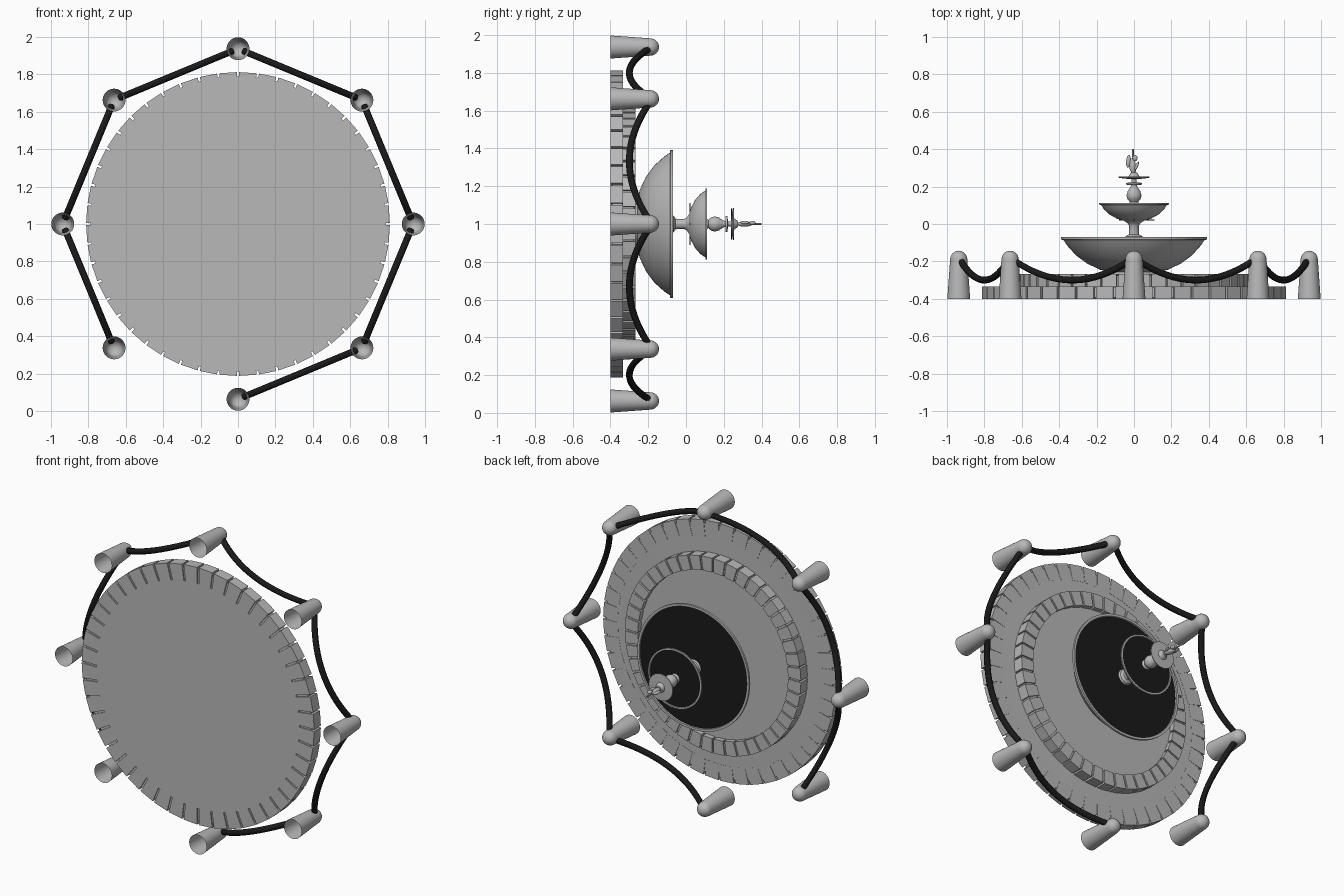
import bpy, bmesh, math
from mathutils import Vector

cube = bpy.data.objects.get("Cube")
if cube:
    bpy.data.objects.remove(cube)

BACK = -0.4          # y of the flat foundation; the axis of symmetry runs along +y
MID = 1.0            # z of the axis


def material(name, value):
    m = bpy.data.materials.new(name)
    m.use_nodes = True
    col = (value, value, value, 1)
    m.diffuse_color = col
    m.node_tree.nodes["Principled BSDF"].inputs["Base Color"].default_value = col
    return m


STONE = material("grey_stone", 0.48)
BLACK = material("black", 0.01)


def finish(name, bm, mat, smooth=True):
    bmesh.ops.recalc_face_normals(bm, faces=bm.faces)
    me = bpy.data.meshes.new(name)
    bm.to_mesh(me)
    bm.free()
    me.materials.append(mat)
    ob = bpy.data.objects.new(name, me)
    bpy.context.collection.objects.link(ob)
    if smooth:
        bpy.ops.object.select_all(action='DESELECT')
        ob.select_set(True)
        bpy.context.view_layer.objects.active = ob
        bpy.ops.object.shade_smooth_by_angle(angle=math.radians(35))
    return ob


def polar(r, a, y):
    return Vector((r * math.cos(a), y, MID + r * math.sin(a)))


def lathe(name, profile, mat=STONE, steps=64, centre=(0, 0)):
    """Turn a (radius, y) profile round the y axis."""
    bm = bmesh.new()
    off = Vector((centre[0], 0, centre[1]))
    vs = [bm.verts.new(polar(r, 0, y) + off) for r, y in profile]
    es = [bm.edges.new(p) for p in zip(vs, vs[1:])]
    bmesh.ops.spin(bm, geom=vs + es, cent=off + Vector((0, 0, MID)), axis=(0, 1, 0),
                   angle=math.tau, steps=steps)
    bmesh.ops.remove_doubles(bm, verts=bm.verts, dist=1e-5)
    return finish(name, bm, mat)


def block_ring(name, inner, outer, y0, y1, count, gap):
    """A ring of separate wedge-shaped stones."""
    bm = bmesh.new()
    for k in range(count):
        a = math.tau * (k + 0.5) / count
        half = math.pi / count
        ring = []
        for y in (y0, y1):
            for r, s in ((inner, -1), (outer, -1), (outer, 1), (inner, 1)):
                ring.append(bm.verts.new(polar(r, a + s * (half - gap / 2 / r), y)))
        lo, hi = ring[:4], ring[4:]
        bm.faces.new(lo)
        bm.faces.new(hi)
        for i in range(4):
            j = (i + 1) % 4
            bm.faces.new((lo[i], lo[j], hi[j], hi[i]))
    return finish(name, bm, STONE, smooth=False)


def rod(name, a, b, radius, mat):
    a, b = Vector(a), Vector(b)
    bm = bmesh.new()
    bmesh.ops.create_cone(bm, cap_ends=True, segments=8, radius1=radius, radius2=radius,
                          depth=(b - a).length)
    ob = finish(name, bm, mat)
    ob.rotation_euler = (b - a).to_track_quat('Z', 'Y').to_euler()
    ob.location = (a + b) / 2
    return ob


def blob(name, loc, scale, turn=0):
    bm = bmesh.new()
    bmesh.ops.create_uvsphere(bm, u_segments=16, v_segments=10, radius=1)
    ob = finish(name, bm, STONE)
    ob.location, ob.scale, ob.rotation_euler = loc, scale, (0, 0, turn)
    return ob


# Stepped base: two rings of stones round solid cores
block_ring("lower_step_stones", 0.71, 0.812, BACK, -0.333, 48, 0.012)
lathe("foundation_disc", [(0, BACK), (0.71, BACK), (0.71, -0.393), (0.79, -0.393),
                          (0.79, -0.336), (0.71, -0.334), (0, -0.334)], steps=96)
block_ring("upper_step_stones", 0.525, 0.615, -0.334, -0.268, 44, 0.012)
lathe("upper_step_core", [(0.6, -0.334), (0.6, -0.276), (0.535, -0.276), (0.535, -0.3),
                          (0, -0.3)], steps=96)

# Large basin and its water
lathe("large_basin_foot", [(0.16, -0.3), (0.13, -0.285), (0.12, -0.25)])
lathe("large_basin", [(0, -0.268), (0.1, -0.262), (0.18, -0.245), (0.25, -0.212),
                      (0.31, -0.168), (0.355, -0.118), (0.377, -0.086), (0.391, -0.083),
                      (0.391, -0.07), (0.376, -0.07), (0.372, -0.09)])
lathe("large_basin_water", [(0.374, -0.078), (0, -0.078)], BLACK)

# Column, small basin and its water
lathe("column", [(0.05, -0.078), (0.045, -0.066), (0.028, -0.056), (0.026, -0.01),
                 (0.034, 0.004), (0.055, 0.018)], steps=32)
lathe("small_basin", [(0, 0.012), (0.05, 0.016), (0.09, 0.028), (0.13, 0.05),
                      (0.16, 0.077), (0.176, 0.102), (0.187, 0.104), (0.187, 0.112),
                      (0.177, 0.112), (0.174, 0.1)])
lathe("small_basin_water", [(0.175, 0.107), (0, 0.107)], BLACK)

# Finial: bulb, collar and plate in one turned piece
lathe("finial", [(0.03, 0.107), (0.022, 0.118), (0.036, 0.135), (0.04, 0.152),
                 (0.034, 0.175), (0.018, 0.198), (0.016, 0.209), (0.042, 0.21),
                 (0.042, 0.22), (0.014, 0.222), (0.014, 0.24), (0.055, 0.243),
                 (0.084, 0.248), (0.084, 0.253), (0.03, 0.255), (0.016, 0.275),
                 (0, 0.277)], steps=32)

# Thin nozzles crossing the axis
for label, y, reach in (("lower", 0.022, 0.11), ("upper", 0.24, 0.082)):
    rod(label + "_nozzle_upright", (0, y, MID - reach), (0, y, MID + reach), 0.003, BLACK)
rod("lower_nozzle_cross", (-0.08, 0.022, MID), (0.11, 0.022, MID), 0.003, BLACK)

# Small statue on top: body, raised tail, head and spout
blob("statue_body", (-0.008, 0.31, MID), (0.019, 0.042, 0.014), 0.15)
blob("statue_wing", (-0.03, 0.335, MID + 0.004), (0.012, 0.034, 0.008), -0.1)
blob("statue_head", (0.006, 0.352, MID + 0.006), (0.013, 0.017, 0.011))
blob("statue_arm", (0.014, 0.31, MID + 0.008), (0.008, 0.025, 0.009), -0.4)
rod("statue_spout", (-0.006, 0.34, MID), (-0.006, 0.4, MID), 0.005, STONE)

# Ring of hollow domed posts
POSTS = 8
RING = 0.937
dome = [(0.046 * math.cos(t * math.pi / 16), -0.19 + 0.047 * math.sin(t * math.pi / 16))
        for t in range(9)]
for k in range(POSTS):
    a = math.tau * k / POSTS
    lathe("post_%d" % (k + 1), [(0.061, BACK)] + dome, steps=32,
          centre=(RING * math.cos(a), RING * math.sin(a)))

# Sagging ropes between neighbouring posts; one bay is left open as the entrance
ENTRANCE = 5
for k in range(POSTS):
    if k == ENTRANCE:
        continue
    a = polar(RING, math.tau * k / POSTS, -0.2)
    b = polar(RING, math.tau * (k + 1) / POSTS, -0.2)
    cu = bpy.data.curves.new("rope_%d" % (k + 1), 'CURVE')
    cu.dimensions = '3D'
    cu.bevel_depth = 0.018
    cu.bevel_resolution = 2
    cu.use_fill_caps = True
    sp = cu.splines.new('POLY')
    n = 20
    sp.points.add(n)
    for i in range(n + 1):
        t = i / n
        p = a.lerp(b, 0.045 + 0.91 * t)
        p.y -= 0.1 * (1 - (2 * t - 1) ** 2)
        sp.points[i].co = (*p, 1)
    sp.use_smooth = True
    cu.materials.append(BLACK)
    bpy.context.collection.objects.link(bpy.data.objects.new("rope_%d" % (k + 1), cu))
